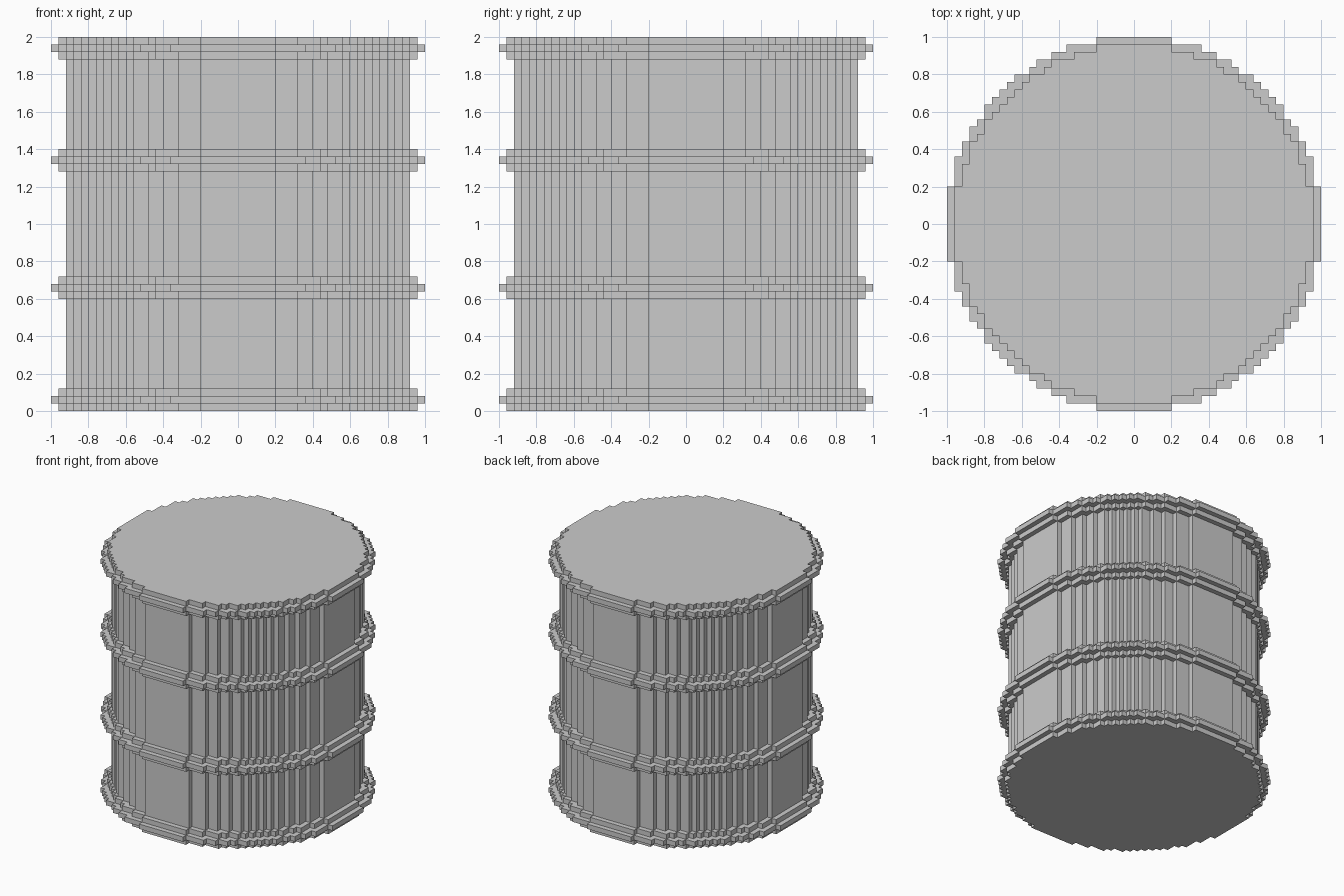
import bpy, bmesh, math

if "Cube" in bpy.data.objects:
    bpy.data.objects.remove(bpy.data.objects["Cube"])

U = 0.04                 # block size
BODY, STEP, RIM = 23, 24, 25   # radii in blocks


def half_width(r, j):
    """Blocks from the axis to the edge of a blocky disc in row j."""
    d = r * r - (j + 0.5) ** 2
    return math.floor(math.sqrt(d) + 0.5) if d > 0 else 0


def outline(r):
    """Stair-stepped circle, counter-clockwise: one quarter turned four times."""
    quarter = []
    for j in range(r):
        a, b = half_width(r, j), half_width(r, j + 1)
        if a != b:
            quarter.append((a, j + 1))
            if b:
                quarter.append((b, j + 1))
    pts = []
    for _ in range(4):
        pts += quarter
        quarter = [(-y, x) for x, y in quarter]
    return pts


def face(bm, pts):
    bm.faces.new([bm.verts.new((x * U, y * U, z * U)) for x, y, z in pts])


def wall(bm, r, z0, z1):
    p = outline(r)
    for (ax, ay), (bx, by) in zip(p, p[1:] + p[:1]):
        face(bm, [(ax, ay, z0), (bx, by, z0), (bx, by, z1), (ax, ay, z1)])


def ledge(bm, big, small, z, up):
    """Flat ring between two blocky discs, one strip per row."""
    for j in range(-big, big):
        b, s = half_width(big, j), half_width(small, j) if small else 0
        for x0, x1 in ([(-b, -s), (s, b)] if s else [(-b, b)]):
            if x0 < x1:
                q = [(x0, j, z), (x1, j, z), (x1, j + 1, z), (x0, j + 1, z)]
                face(bm, q if up else q[::-1])


def finish(bm, name):
    bmesh.ops.remove_doubles(bm, verts=bm.verts, dist=1e-4)
    bmesh.ops.dissolve_limit(bm, angle_limit=0.01, verts=bm.verts, edges=bm.edges)
    me = bpy.data.meshes.new(name)
    bm.to_mesh(me)
    bm.free()
    bpy.context.collection.objects.link(bpy.data.objects.new(name, me))


# Hoops: three stepped layers each; the end hoops carry the bottom and the lid
hoops = {"bottom_hoop": 0, "lower_hoop": 15, "upper_hoop": 32, "top_hoop": 47}
for name, z in hoops.items():
    bm = bmesh.new()
    for i, r in enumerate((STEP, RIM, STEP)):
        wall(bm, r, z + i, z + i + 1)
    ledge(bm, RIM, STEP, z + 1, False)
    ledge(bm, RIM, STEP, z + 2, True)
    ledge(bm, STEP, 0 if z == 0 else BODY, z, False)
    ledge(bm, STEP, 0 if z == 47 else BODY, z + 3, True)
    finish(bm, name)

# Drum walls between the hoops
levels = list(hoops.values())
for name, a, b in zip(("lower_drum", "middle_drum", "upper_drum"), levels, levels[1:]):
    bm = bmesh.new()
    wall(bm, BODY, a + 3, b)
    finish(bm, name)
